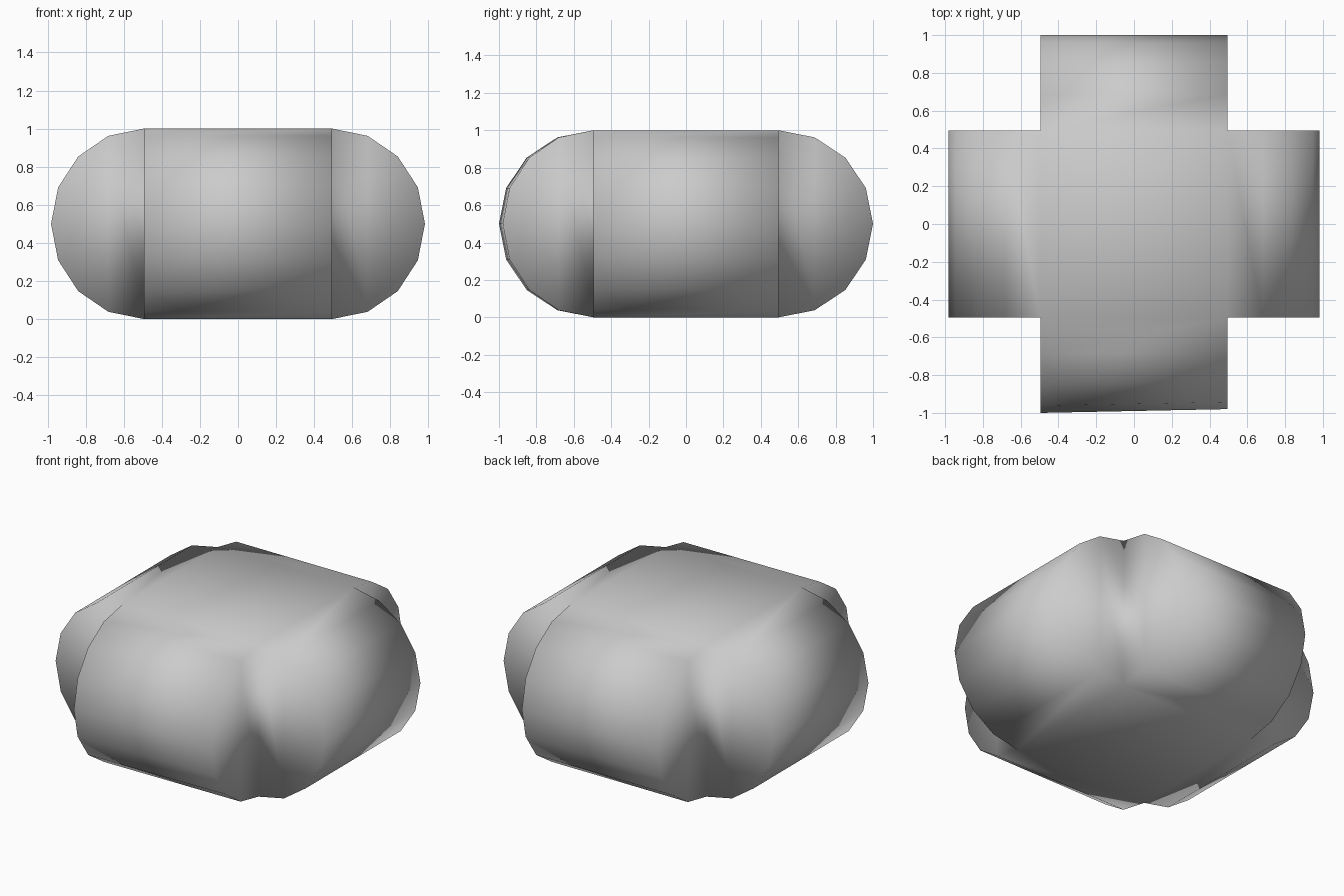
import bpy, bmesh
from math import sin, cos, pi
from mathutils import Vector

if "Cube" in bpy.data.objects:
    bpy.data.objects.remove(bpy.data.objects["Cube"])

HALF = 0.495     # half width of the central block
STEPS = 8        # facets around each half-round lobe

bm = bmesh.new()

# Central block corners: (bottom, top), counter-clockwise seen from above
xy = [(-HALF, -HALF), (HALF, -HALF), (HALF, HALF), (-HALF, HALF)]
low = [bm.verts.new((x, y, 0)) for x, y in xy]
high = [bm.verts.new((x, y, 1)) for x, y in xy]
bm.faces.new(high)
bm.faces.new(low[::-1])


def half_round(i, out, reach):
    """Row of vertices bulging from a vertical corner edge, bottom to top."""
    base = Vector((*xy[i], 0.5))
    row = [low[i]]
    for k in range(1, STEPS):
        a = pi * k / STEPS
        row.append(bm.verts.new(base + out * reach * sin(a) - Vector((0, 0, 0.5 * cos(a)))))
    return row + [high[i]]


# Four capped lobes: front, right, back, left (reach at each end)
lobes = [((0, -1, 0), 0.505, 0.485), ((1, 0, 0), 0.487, 0.487),
         ((0, 1, 0), 0.505, 0.505), ((-1, 0, 0), 0.487, 0.487)]
for i, (out, r0, r1) in enumerate(lobes):
    j = (i + 1) % 4
    a = half_round(i, Vector(out), r0)
    b = half_round(j, Vector(out), r1)
    for k in range(STEPS):
        bm.faces.new((a[k], b[k], b[k + 1], a[k + 1]))
    bm.faces.new(a)
    bm.faces.new(b[::-1])

# Smooth shading all over, as one soft skin
bmesh.ops.recalc_face_normals(bm, faces=bm.faces)
for f in bm.faces:
    f.smooth = True
mesh = bpy.data.meshes.new("lobed_block")
bm.to_mesh(mesh)
bm.free()
bpy.context.collection.objects.link(bpy.data.objects.new("lobed_block", mesh))
